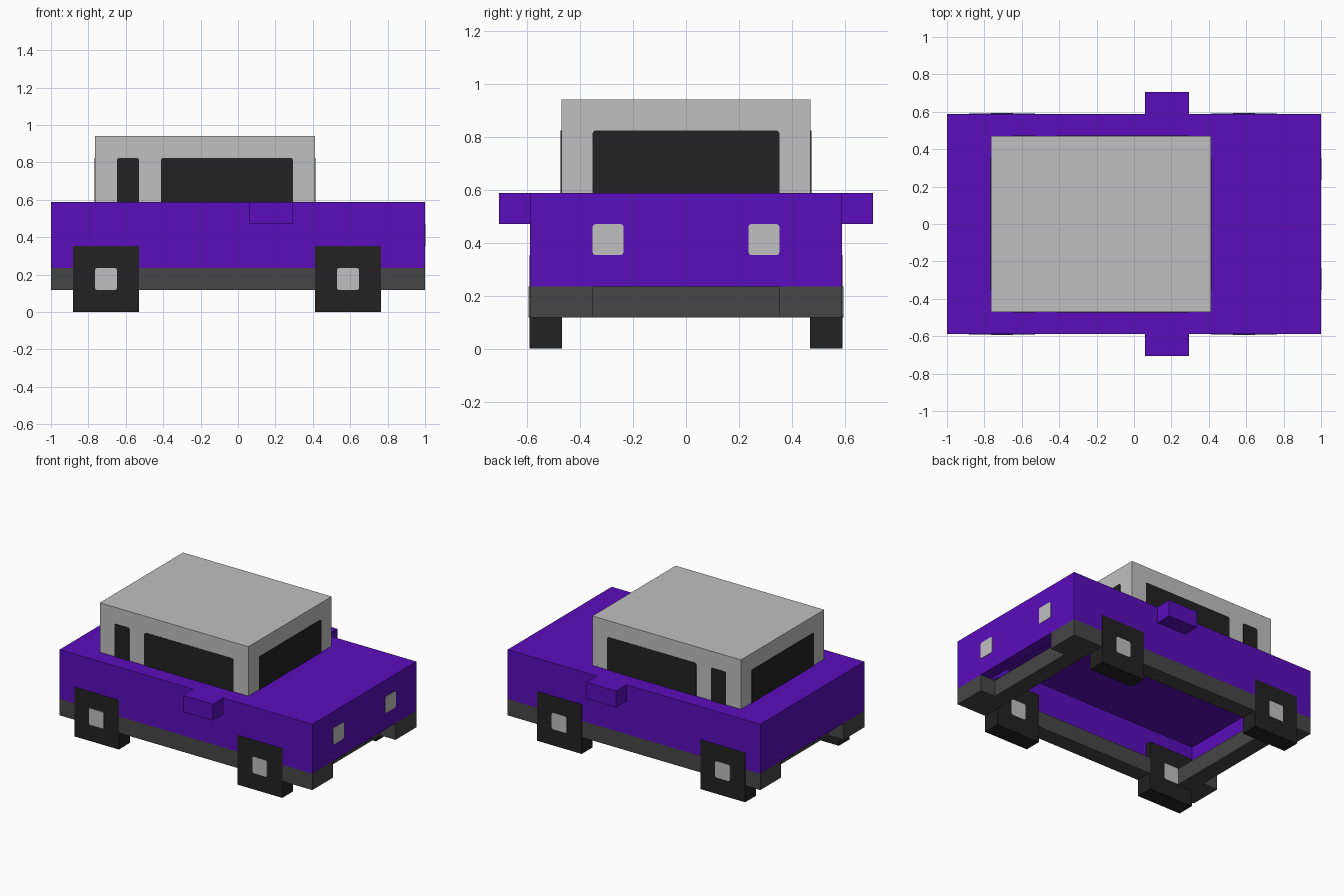
import bpy, bmesh
from mathutils import Vector

U = 2 / 34          # one block of the grid the car is laid out on
SKIN = 0.003        # how far flush details stand proud

cube = bpy.data.objects.get("Cube")
if cube:
    bpy.data.objects.remove(cube, do_unlink=True)


def material(name, hexcode):
    rgb = [int(hexcode[i:i + 2], 16) / 255 for i in (0, 2, 4)]
    lin = [c / 12.92 if c <= 0.04045 else ((c + 0.055) / 1.055) ** 2.4 for c in rgb]
    m = bpy.data.materials.new(name)
    m.use_nodes = True
    m.diffuse_color = (*lin, 1)
    bsdf = m.node_tree.nodes["Principled BSDF"]
    bsdf.inputs["Base Color"].default_value = (*lin, 1)
    return m


PURPLE = material("purple_paint", "5A0DBB")
LIGHT = material("light_grey", "C0C0C0")
DARK = material("near_black", "222222")
GREY = material("dark_grey", "464646")


def box_bmesh(x, y, z):
    """Box between (min, max) pairs given in blocks."""
    bm = bmesh.new()
    bmesh.ops.create_cube(bm, size=1)
    for v in bm.verts:
        v.co = Vector([((lo + hi) / 2 + c * (hi - lo)) * U
                       for c, (lo, hi) in zip(v.co, (x, y, z))])
    return bm


def finish(name, bm, mat):
    bmesh.ops.recalc_face_normals(bm, faces=bm.faces)
    mesh = bpy.data.meshes.new(name)
    bm.to_mesh(mesh)
    bm.free()
    mesh.materials.append(mat)
    ob = bpy.data.objects.new(name, mesh)
    bpy.context.collection.objects.link(ob)
    return ob


def box(name, x, y, z, mat):
    return finish(name, box_bmesh(x, y, z), mat)


def plate(name, axis, side, at, across, z, mat):
    """Thin plate with clipped corners on the face at side * at along an axis."""
    t = SKIN / U
    span = tuple(sorted((side * (at - t), side * (at + t))))
    bm = box_bmesh(span, across, z) if axis == 0 else box_bmesh(across, span, z)
    edges = [e for e in bm.edges
             if abs((e.verts[0].co - e.verts[1].co).normalized()[axis]) > 0.9]
    bmesh.ops.bevel(bm, geom=edges, offset=0.012, segments=2,
                    profile=0.5, affect='EDGES')
    return finish(name, bm, mat)


# Body: box hollowed out from below
bm = box_bmesh((-17, 17), (-10, 10), (4, 10))
floor = min(bm.faces, key=lambda f: f.calc_center_median().z)
bmesh.ops.inset_region(bm, faces=[floor], thickness=2 * U)
inner = bmesh.ops.extrude_discrete_faces(bm, faces=[floor])["faces"][0]
bmesh.ops.translate(bm, verts=inner.verts, vec=(0, 0, 4 * U))
finish("body", bm, PURPLE)

# Cabin on the rear deck
box("cabin", (-13, 7), (-8, 8), (10, 16), LIGHT)
for side, end in ((1, 7), (-1, 13)):
    label = "windscreen" if side > 0 else "rear_window"
    plate(label, 0, side, end, (-6, 6), (9.6, 14), DARK)

for s, label in ((1, "far"), (-1, "near")):
    def ys(a, b):
        return tuple(sorted((s * a, s * b)))

    # Side windows and mirror
    plate(f"{label}_side_window", 1, s, 8, (-7, 5), (9.6, 14), DARK)
    plate(f"{label}_quarter_window", 1, s, 8, (-11, -9), (9.6, 14), DARK)
    box(f"{label}_mirror", (1, 5), ys(10, 12), (8, 10), PURPLE)

    # Headlight
    plate(f"{label}_headlight", 0, 1, 17, ys(4, 6), (6, 8), LIGHT)

    # Chassis rail
    box(f"{label}_chassis_rail", (-17, 17), ys(8, 10), (2, 4), GREY)

    # Wheels, with hubs on both faces
    e = SKIN / U
    for x0, end in ((-15, "rear"), (7, "front")):
        box(f"{label}_{end}_wheel", (x0, x0 + 6), ys(8 - e, 10 + e), (0, 6), DARK)
        plate(f"{label}_{end}_outer_hub", 1, s, 10 + e, (x0 + 2, x0 + 4), (2, 4), LIGHT)
        plate(f"{label}_{end}_inner_hub", 1, s, 8 - e, (x0 + 2, x0 + 4), (2, 4), LIGHT)

    # Bumper corners beside the recess at each end
    for d, end in ((1, "front"), (-1, "rear")):
        box(f"{label}_{end}_bumper_corner", tuple(sorted((d * 15, d * 17))),
            ys(6, 8), (2, 4), GREY)

# Recessed cross bars joining the rails
for d, end in ((1, "front"), (-1, "rear")):
    box(f"{end}_cross_bar", tuple(sorted((d * 13, d * 15))), (-8, 8), (2, 4), GREY)
